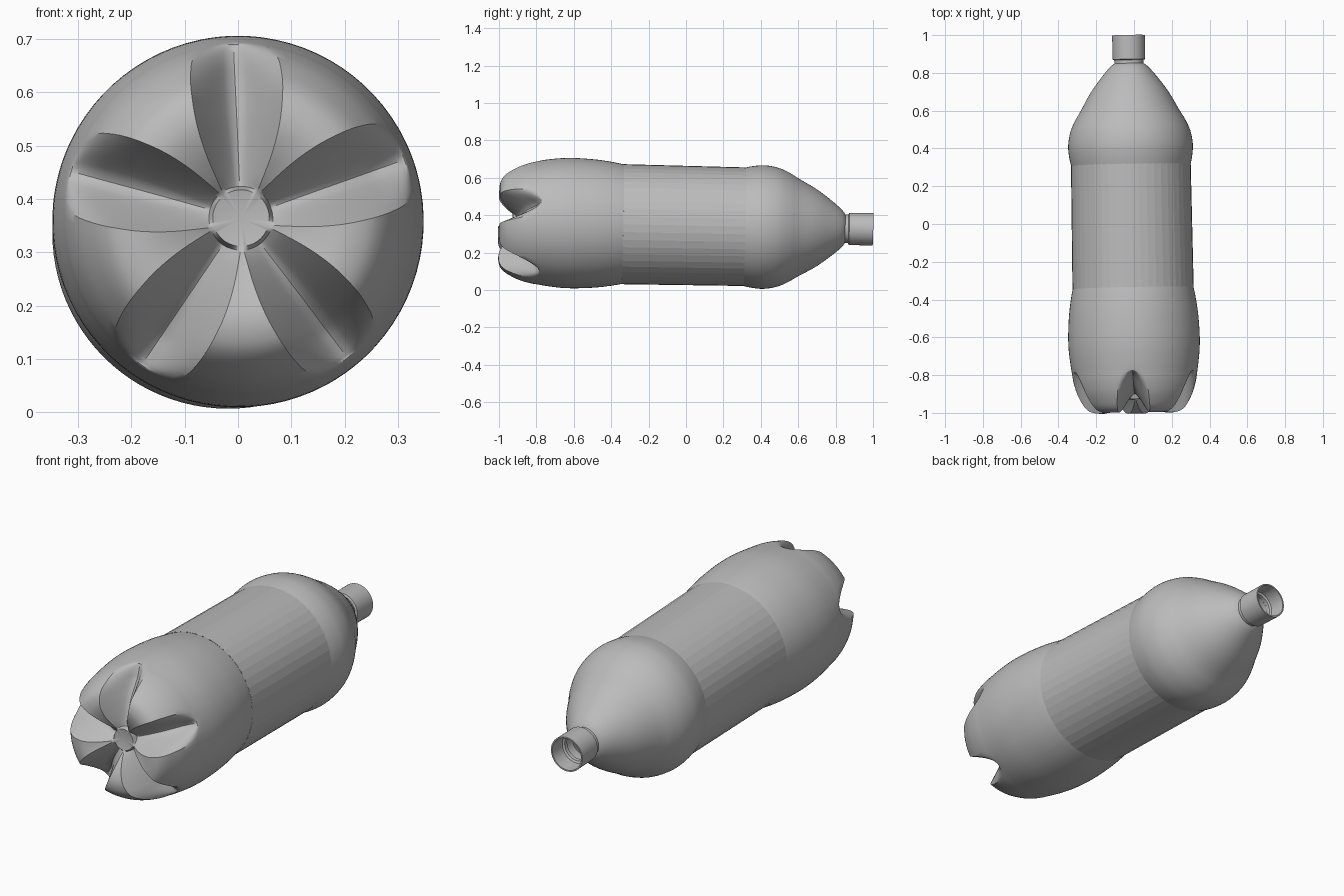
import bpy
import bmesh
from math import sin, cos, pi, radians, sqrt
from mathutils import Matrix, Euler

cube = bpy.data.objects.get("Cube")
if cube:
    bpy.data.objects.remove(cube, do_unlink=True)

# One grey plastic for the whole bottle
GREY = (0.5, 0.5, 0.5, 1)
plastic = bpy.data.materials.new("grey plastic")
plastic.use_nodes = True
plastic.diffuse_color = GREY
plastic.node_tree.nodes["Principled BSDF"].inputs["Base Color"].default_value = GREY

# The bottle lies along y, with its axis leaning very slightly
LEAN = (Matrix.Translation((-0.011, 0, 0.345))
        @ Euler((-0.0206, 0, 0.018)).to_matrix().to_4x4())


def smooth_rows(rows, steps):
    """Catmull-Rom interpolation through rows of equal length."""
    out = []
    for i in range(len(rows) - 1):
        p0, p1 = rows[max(i - 1, 0)], rows[i]
        p2, p3 = rows[i + 1], rows[min(i + 2, len(rows) - 1)]
        for s in range(steps):
            t = s / steps
            out.append([b + 0.5 * t * (c - a + t * (2 * a - 5 * b + 4 * c - d
                        + t * (3 * (b - c) + d - a)))
                        for a, b, c, d in zip(p0, p1, p2, p3)])
    return out + [list(rows[-1])]


def skin(name, rings, tip=None, angle=30):
    """Join closed rings of (radius, y, angle) points into a tube."""
    bm = bmesh.new()
    loops = [[bm.verts.new((r * cos(a), y, r * sin(a))) for r, y, a in ring]
             for ring in rings]
    n = len(loops[0])
    for low, high in zip(loops, loops[1:]):
        for j in range(n):
            k = (j + 1) % n
            bm.faces.new((low[j], high[j], high[k], low[k]))
    if tip is not None:
        centre = bm.verts.new((0, tip, 0))
        for j in range(n):
            bm.faces.new((centre, loops[0][j], loops[0][(j + 1) % n]))
    mesh = bpy.data.meshes.new(name)
    bm.to_mesh(mesh)
    bm.free()
    mesh.materials.append(plastic)
    obj = bpy.data.objects.new(name, mesh)
    bpy.context.collection.objects.link(obj)
    obj.matrix_world = LEAN
    if angle:
        bpy.ops.object.select_all(action='DESELECT')
        obj.select_set(True)
        bpy.context.view_layer.objects.active = obj
        bpy.ops.object.shade_smooth_by_angle(angle=radians(angle))
    return obj


def lathe(name, profile, sides, angle=30):
    return skin(name, [[(r, y, 2 * pi * j / sides) for j in range(sides)]
                       for r, y in profile], angle=angle)


# Five-footed base: radius, foot y, groove floor y, groove half angle
BASE = [
    (0.060, -0.930, -0.900, 33),
    (0.090, -0.955, -0.893, 30),
    (0.140, -0.985, -0.878, 27),
    (0.190, -1.000, -0.855, 24),
    (0.235, -0.993, -0.825, 21),
    (0.265, -0.970, -0.805, 19),
    (0.290, -0.930, -0.795, 17),
    (0.310, -0.885, -0.788, 15),
    (0.325, -0.830, -0.783, 12),
    (0.332, -0.785, -0.778, 10),
    (0.340, -0.730, -0.730, 10),
    (0.347, -0.660, -0.660, 10),
    (0.348, -0.580, -0.580, 10),
    (0.341, -0.470, -0.470, 10),
    (0.328, -0.380, -0.380, 10),
    (0.320, -0.340, -0.340, 10),
]
GROOVE_COLS, FOOT_COLS = 8, 6
HALF = pi / 5


def groove_shape(u):
    """Rounded floor turning into straight flanks, 0 to 1."""
    return (sqrt(u * u + 0.04) - 0.2) / (sqrt(1.04) - 0.2)


def base_ring(r, foot, floor, half_angle):
    edge = radians(half_angle)
    half = [(edge * i / GROOVE_COLS,
             floor + (foot - floor) * groove_shape(i / GROOVE_COLS))
            for i in range(GROOVE_COLS)]
    half += [(edge + (HALF - edge) * i / FOOT_COLS, foot)
             for i in range(FOOT_COLS + 1)]
    sector = [(-a, y) for a, y in half[:0:-1]] + half[:-1]
    return [(r, y, radians(92) + 2 * HALF * k + a)
            for k in range(5) for a, y in sector]


rings = [base_ring(*row) for row in smooth_rows(BASE, 4)]
hub = [(0.053, -0.927, a) for r, y, a in rings[0]]
skin("petal_base", [hub] + rings, tip=-0.918, angle=35)

# Faceted label section
lathe("label_section", [(0.321, -0.34), (0.317, 0.315)], 48, angle=None)

# Domed shoulder
SHOULDER = [(0.316, 0.31), (0.326, 0.36), (0.330, 0.42), (0.318, 0.49),
            (0.292, 0.55), (0.262, 0.60), (0.205, 0.70), (0.138, 0.79),
            (0.098, 0.835), (0.077, 0.85)]
lathe("shoulder", smooth_rows(SHOULDER, 4), 96)

# Open neck with a lip and an inner ring
NECK = [(0.077, 0.845), (0.077, 0.868), (0.086, 0.872), (0.087, 1.0),
        (0.080, 1.0), (0.078, 0.92), (0.068, 0.915), (0.068, 0.895),
        (0.073, 0.89), (0.073, 0.845)]
lathe("neck", NECK, 64)
